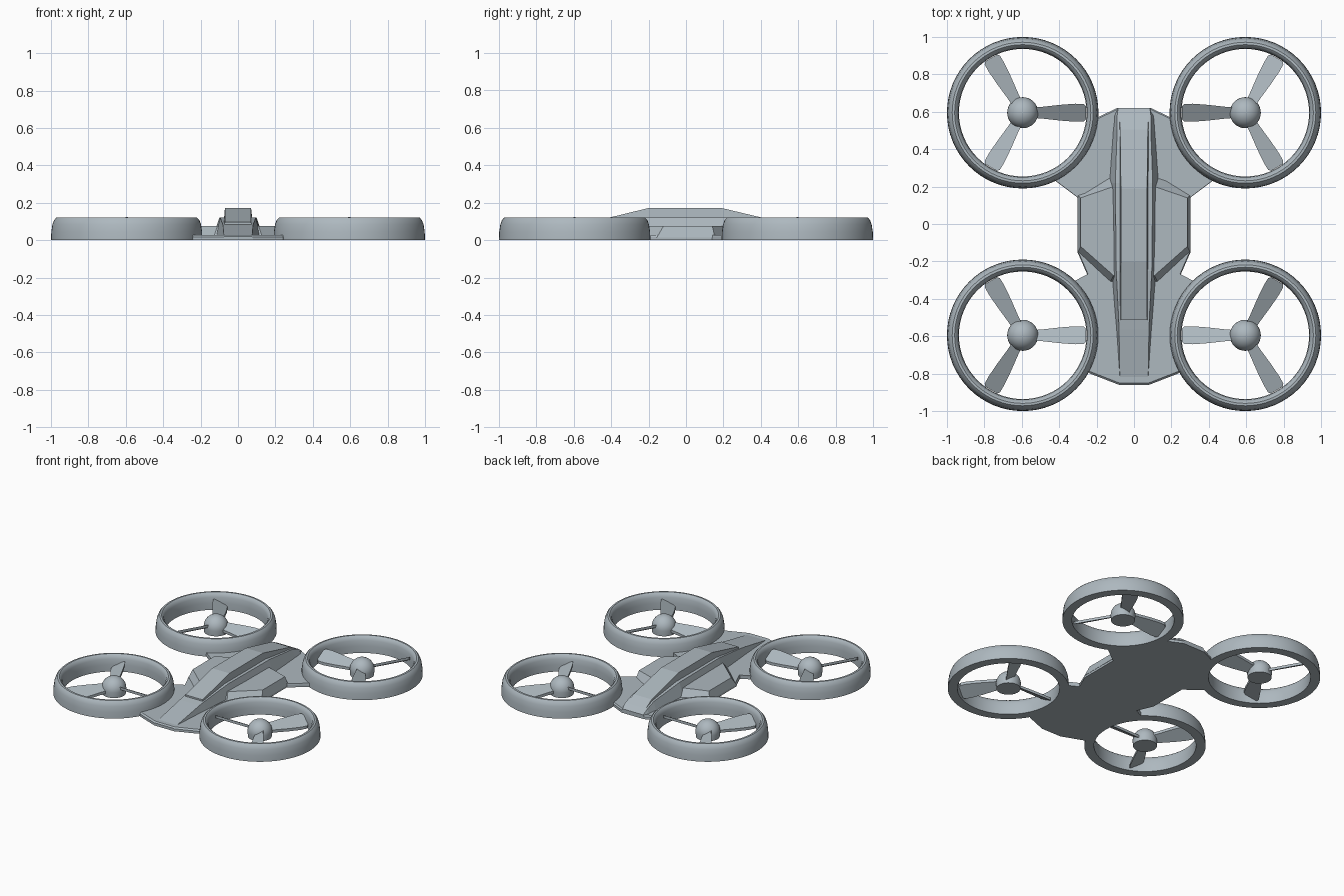
import bpy, bmesh, math
from mathutils import Vector

cube = bpy.data.objects.get("Cube")
if cube:
    bpy.data.objects.remove(cube)

COLOUR = (0.42, 0.48, 0.52, 1)
grey = bpy.data.materials.new("blue_grey")
grey.use_nodes = True
grey.diffuse_color = COLOUR
grey.node_tree.nodes["Principled BSDF"].inputs["Base Color"].default_value = COLOUR

ROTOR = 0.595   # rotor centre distance on both axes


def loft(name, rings, closed=False, smooth=None):
    """Skin a list of equal-length point loops, capping the ends unless closed."""
    bm = bmesh.new()
    loops = [[bm.verts.new(p) for p in ring] for ring in rings]
    n = len(loops[0])
    pairs = list(zip(loops, loops[1:]))
    if closed:
        pairs.append((loops[-1], loops[0]))
    for a, b in pairs:
        for i in range(n):
            j = (i + 1) % n
            bm.faces.new((a[i], a[j], b[j], b[i]))
    if not closed:
        bm.faces.new(loops[0])
        bm.faces.new(loops[-1])
    bmesh.ops.recalc_face_normals(bm, faces=bm.faces)
    mesh = bpy.data.meshes.new(name)
    bm.to_mesh(mesh)
    bm.free()
    mesh.materials.append(grey)
    obj = bpy.data.objects.new(name, mesh)
    bpy.context.collection.objects.link(obj)
    if smooth:
        bpy.ops.object.select_all(action='DESELECT')
        obj.select_set(True)
        bpy.context.view_layer.objects.active = obj
        bpy.ops.object.shade_smooth_by_angle(angle=math.radians(smooth))
    return obj


def circle(cx, cy, r, z, n):
    return [(cx + r * math.cos(2 * math.pi * i / n),
             cy + r * math.sin(2 * math.pi * i / n), z) for i in range(n)]


def arc(cy, r, start, end, n):
    angles = [math.radians(start + (end - start) * i / n) for i in range(n + 1)]
    return [(ROTOR + r * math.cos(a), cy + r * math.sin(a)) for a in angles]


def rotor(sx, sy, label):
    cx, cy = sx * ROTOR, sy * ROTOR
    # Duct ring
    profile = [(.405, 0), (.403, .045), (.397, .085), (.388, .108), (.377, .12),
               (.364, .121), (.353, .112), (.345, .09), (.341, .05), (.341, 0)]
    loft(label + "_duct", [circle(cx, cy, r, z, 64) for r, z in profile],
         closed=True, smooth=40)
    # Domed hub
    dome = [(.083 * math.cos(math.radians(a)), .04 + .083 * math.sin(math.radians(a)))
            for a in range(0, 90, 11)]
    loft(label + "_hub", [circle(cx, cy, r, z, 32) for r, z in [(.08, 0)] + dome],
         smooth=40)
    # Three pitched blades
    stations = [(.06, .028), (.11, .032), (.2, .042), (.28, .048), (.325, .047), (.338, .036)]
    for k, angle in enumerate((180, 60, 300)):
        d = Vector((math.cos(math.radians(angle)), math.sin(math.radians(angle)), 0))
        side = Vector((-d.y, d.x, 0))
        rings = []
        for r, half in stations:
            ring = []
            for t, dz in ((-half, -.01), (half, -.01), (half, .01), (-half, .01)):
                p = d * r + side * t
                ring.append((cx + sx * p.x, cy + sy * p.y, .048 - .55 * t + dz))
            rings.append(ring)
        loft(f"{label}_blade_{k + 1}", rings, smooth=30)


for sy, end in ((1, "back"), (-1, "front")):
    for sx, hand in ((1, "left"), (-1, "right")):
        rotor(sx, sy, f"{end}_{hand}")

# Flat base plate reaching under the ducts
half = ([(.09, .62), (.185, .575)] + arc(ROTOR, .372, 186, 247, 8)
        + [(.3, .14), (.3, -.155), (.25, -.27)]
        + arc(-ROTOR, .385, 133, 209, 8) + [(.235, -.8), (.08, -.86)])
outline = half + [(-x, y) for x, y in reversed(half)]
loft("base_plate", [[(x, y, 0) for x, y in outline],
                    [(x, y, .018) for x, y in outline],
                    [(x * .985, y * .988, .028) for x, y in outline]])

# Bevelled shoulder block across the middle
low = [(.14, .255), (.302, .155), (.302, -.155), (.13, -.315)]
high = [(.11, .2), (.285, .14), (.285, -.12), (.11, -.275)]
loft("shoulders", [[(x, y, z) for x, y in pts + [(-x, y) for x, y in reversed(pts)]]
                   for pts, z in ((low, .015), (high, .076))])

# Lower hull: tapering hood, centre and tail
hull = [(.62, .09, .085, .03), (.58, .115, .09, .058), (.505, .12, .09, .085),
        (.22, .14, .1, .12), (-.25, .125, .095, .12),
        (-.51, .105, .082, .085), (-.565, .1, .08, .076), (-.86, .08, .075, .02)]
loft("hull", [[(-w, y, 0), (w, y, 0), (t, y, z), (-t, y, z)] for y, w, t, z in hull])

# Raised canopy spine
spine = [(.58, .078, .058), (.505, .074, .097), (.19, .07, .172),
         (-.2, .07, .172), (-.512, .07, .096)]
loft("canopy", [[(-t - .012, y, .03), (t + .012, y, .03), (t, y, z), (-t, y, z)]
                for y, t, z in spine])
